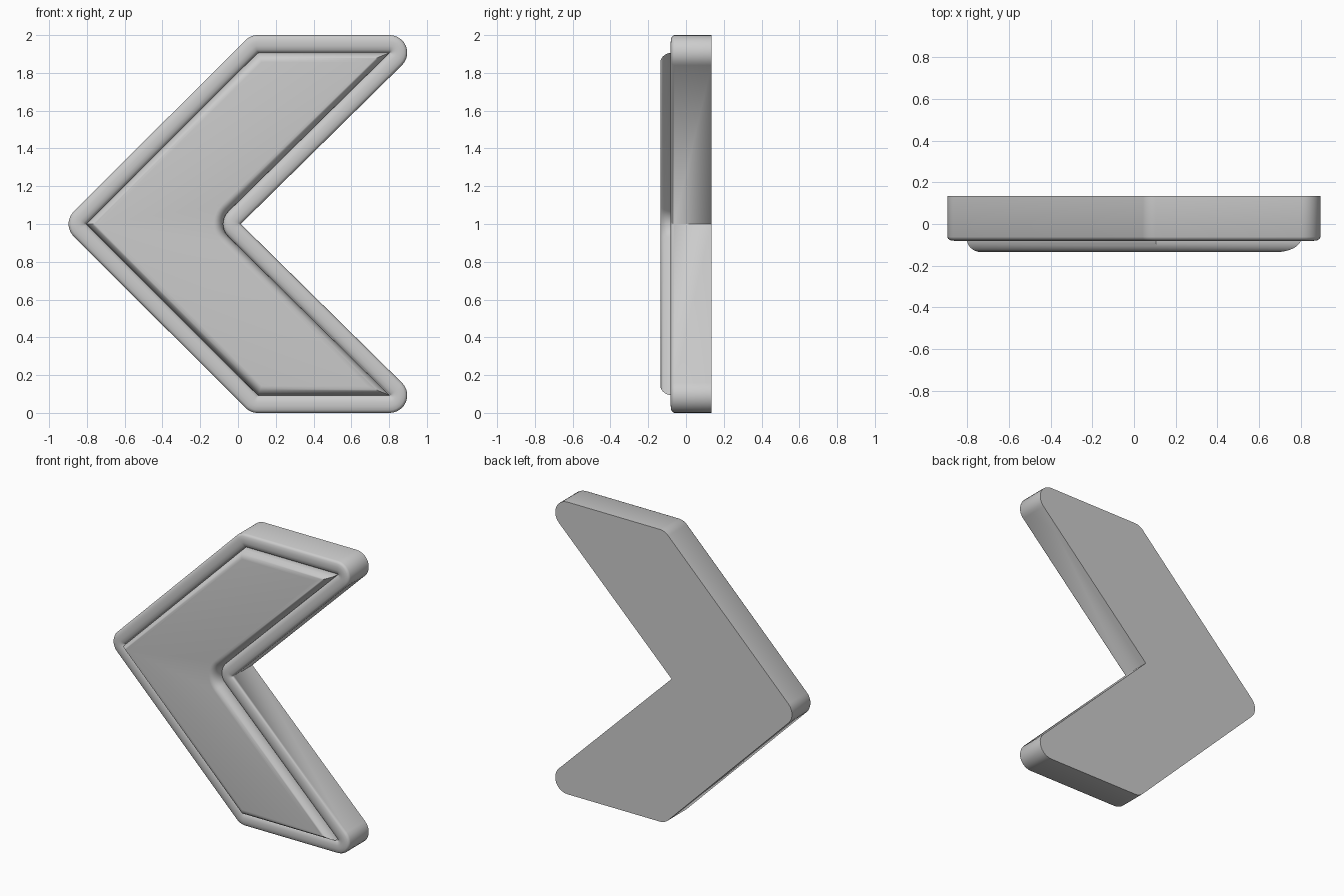
import bpy, bmesh, math
from mathutils import Vector

cube = bpy.data.objects.get("Cube")
if cube:
    bpy.data.objects.remove(cube, do_unlink=True)

RIM = 0.093      # width of the rim around the panel
STEPS = 10       # segments per rounded corner

# Chevron centre outline in (x, z), clockwise; index 3 is the inner notch
top = [Vector(p) for p in ((0.105, 1.907), (0.803, 1.907))]
bottom = [Vector((p.x, 2 - p.y)) for p in reversed(top)]
core = [Vector((-0.804, 1))] + top + [Vector((-0.118, 1))] + bottom
NOTCH = 3

grey = bpy.data.materials.new("plain_grey")
grey.use_nodes = True
colour = (0.6, 0.6, 0.6, 1)
grey.diffuse_color = colour
grey.node_tree.nodes["Principled BSDF"].inputs["Base Color"].default_value = colour


def normal(a, b):
    d = (b - a).normalized()
    return Vector((-d.y, d.x))


def outline(offset):
    """Outline grown by offset: round outer corners, notch rounded inward."""
    pts = []
    for i, p in enumerate(core):
        n0 = normal(core[i - 1], p)
        n1 = normal(p, core[(i + 1) % len(core)])
        mitre = (n0 + n1) / (1 + n0.dot(n1))
        for k in range(STEPS + 1):
            n = n0.slerp(n1, k / STEPS)
            if i == NOTCH:
                pts.append(p + mitre * RIM - n * (RIM - offset))
            elif offset > 0:
                pts.append(p + n * offset)
            else:
                pts.append(p + mitre * offset)
    return pts


def loft(name, profile):
    """Skin a profile of (offset, y) rings and cap both ends."""
    bm = bmesh.new()
    rings = [[bm.verts.new((p.x, y, p.y)) for p in outline(o)] for o, y in profile]
    count = len(rings[0])
    for a, b in zip(rings, rings[1:]):
        for i in range(count):
            j = (i + 1) % count
            bm.faces.new((a[i], a[j], b[j], b[i]))
    bm.faces.new(rings[0])
    bm.faces.new(rings[-1])
    bmesh.ops.remove_doubles(bm, verts=bm.verts, dist=0.0001)
    bmesh.ops.recalc_face_normals(bm, faces=bm.faces)
    mesh = bpy.data.meshes.new(name)
    bm.to_mesh(mesh)
    bm.free()
    mesh.materials.append(grey)
    ob = bpy.data.objects.new(name, mesh)
    bpy.context.collection.objects.link(ob)
    bpy.ops.object.select_all(action='DESELECT')
    ob.select_set(True)
    bpy.context.view_layer.objects.active = ob
    bpy.ops.object.shade_smooth_by_angle(angle=math.radians(40))
    return ob


# Thick base with a softly rounded rim that dips into a groove
loft("chevron_base", [
    (RIM, 0.135), (RIM, -0.062), (RIM - 0.005, -0.072), (RIM - 0.015, -0.078),
    (RIM - 0.035, -0.081), (0.035, -0.081), (0.015, -0.076), (0.004, -0.068),
    (0, -0.06)])

# Raised cushion panel with a quarter-round edge
WIDTH, HEIGHT = 0.05, 0.065
panel = [(0, -0.055)]
for k in range(9):
    a = math.pi / 2 * k / 8
    panel.append((-WIDTH * (1 - math.cos(a)), -0.07 - HEIGHT * math.sin(a)))
loft("raised_panel", panel)
